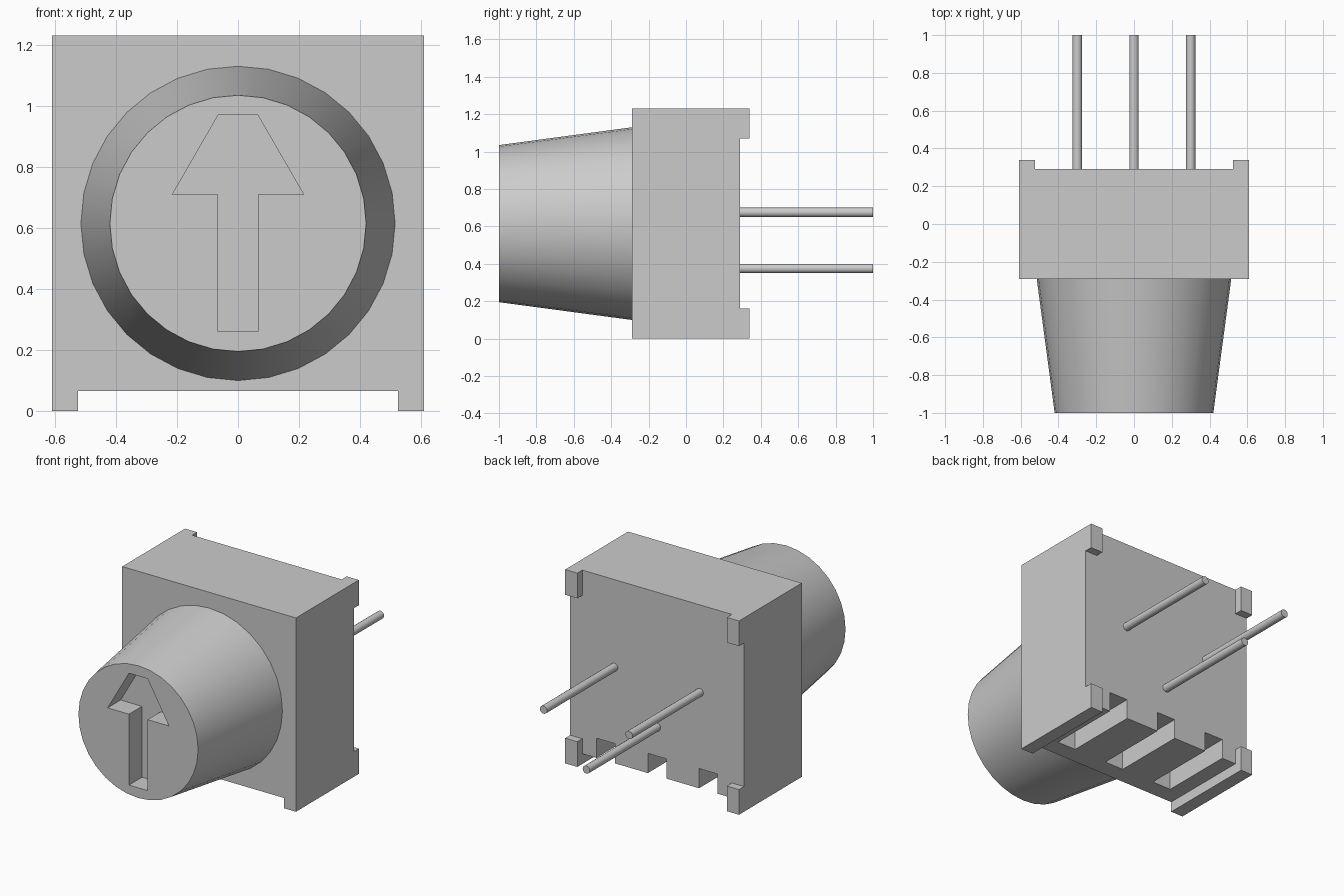
import bpy
import bmesh
import math
from mathutils import Matrix, Vector

cube = bpy.data.objects.get("Cube")
if cube:
    bpy.data.objects.remove(cube, do_unlink=True)

grey = bpy.data.materials.new("plain_grey")
grey.use_nodes = True
grey.diffuse_color = (0.6, 0.6, 0.6, 1)
grey.node_tree.nodes["Principled BSDF"].inputs["Base Color"].default_value = (0.6, 0.6, 0.6, 1)


def add_object(name, bm):
    bmesh.ops.recalc_face_normals(bm, faces=bm.faces)
    mesh = bpy.data.meshes.new(name)
    bm.to_mesh(mesh)
    bm.free()
    mesh.materials.append(grey)
    obj = bpy.data.objects.new(name, mesh)
    bpy.context.collection.objects.link(obj)
    return obj


def prism(name, outline, y0, y1):
    """Extrude an (x, z) outline along y."""
    bm = bmesh.new()
    face = bm.faces.new([bm.verts.new((x, y0, z)) for x, z in outline])
    ext = bmesh.ops.extrude_face_region(bm, geom=[face])["geom"]
    verts = [v for v in ext if isinstance(v, bmesh.types.BMVert)]
    bmesh.ops.translate(bm, verts=verts, vec=(0, y1 - y0, 0))
    return add_object(name, bm)


def box(name, x0, x1, y0, y1, z0, z1):
    return prism(name, [(x0, z0), (x1, z0), (x1, z1), (x0, z1)], y0, y1)


def tapered_rod(name, x, z, y0, r0, y1, r1, sides):
    """Round solid lying along y."""
    bm = bmesh.new()
    place = Matrix.Translation(Vector((x, (y0 + y1) / 2, z))) @ Matrix.Rotation(-math.pi / 2, 4, "X")
    bmesh.ops.create_cone(bm, cap_ends=True, segments=sides, radius1=r0, radius2=r1,
                          depth=y1 - y0, matrix=place)
    return add_object(name, bm)


def activate(obj):
    bpy.ops.object.select_all(action="DESELECT")
    obj.select_set(True)
    bpy.context.view_layer.objects.active = obj


def carve(obj, cutter):
    cutter.hide_render = True
    mod = obj.modifiers.new("carve", "BOOLEAN")
    mod.operation = "DIFFERENCE"
    mod.solver = "EXACT"
    mod.object = cutter
    activate(obj)
    bpy.ops.object.modifier_apply(modifier=mod.name)
    bpy.data.objects.remove(cutter, do_unlink=True)


def smooth(obj):
    activate(obj)
    bpy.ops.object.shade_smooth_by_angle(angle=math.radians(30))


# Housing: block with a side skirt at each lower edge
W, H, INNER, FLOOR = 0.61, 1.23, 0.525, 0.065
FRONT, BACK, PAD = -0.29, 0.29, 0.34
half = [(INNER, FLOOR), (INNER, 0), (W, 0), (W, H)]
housing = prism("housing", half + [(-x, z) for x, z in reversed(half)], FRONT, PAD)

# Recessed back that leaves four corner pads
carve(housing, box("back_recess_tall", -INNER, INNER, BACK, 0.5, -0.2, 1.5))
carve(housing, box("back_recess_wide", -1, 1, BACK, 0.5, 0.16, 1.07))

# Three slots in the underside, open at the back
for cx in (-0.36, 0, 0.36):
    carve(housing, box("slot_cutter", cx - 0.065, cx + 0.065, -0.18, 0.4, -0.1, 0.19))

# Tapered knob with a sunken arrow
knob = tapered_rod("knob", 0, 0.615, -1, 0.42, FRONT, 0.515, 32)
arrow = [(0.065, 0.26), (0.065, 0.71), (0.215, 0.71), (0.065, 0.97)]
carve(knob, prism("arrow_cutter", arrow + [(-x, z) for x, z in reversed(arrow)], -1.1, -0.87))
smooth(knob)

# Contact pins, the middle one lower
for name, px, pz in (("left_pin", 0.3, 0.675), ("middle_pin", 0, 0.375), ("right_pin", -0.3, 0.675)):
    smooth(tapered_rod(name, px, pz, BACK, 0.025, 1, 0.025, 16))
